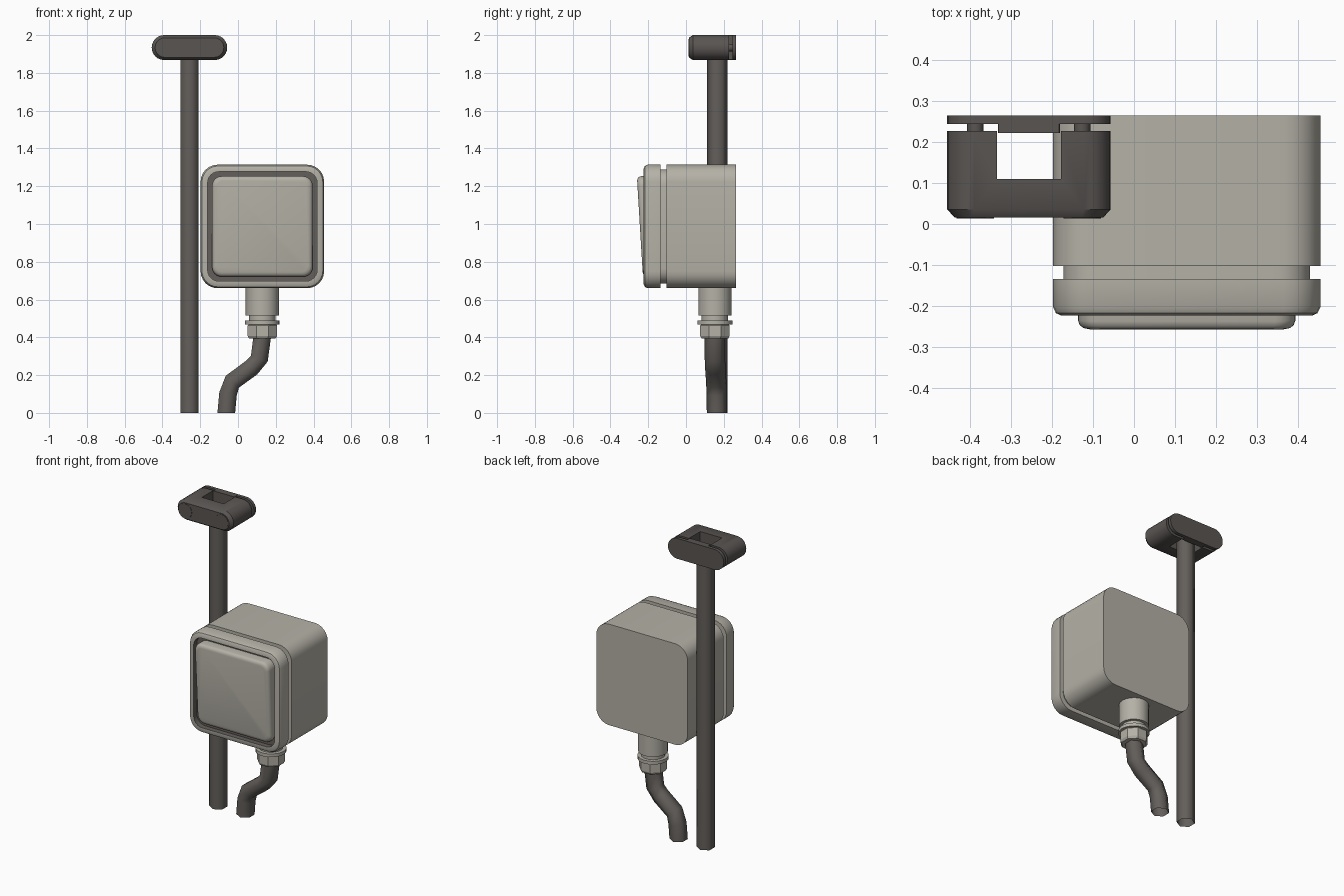
import bpy, bmesh, math
from mathutils import Vector

if "Cube" in bpy.data.objects:
    bpy.data.objects.remove(bpy.data.objects["Cube"])


def material(name, rgb):
    m = bpy.data.materials.new(name)
    m.diffuse_color = (*rgb, 1)
    m.use_nodes = True
    m.node_tree.nodes["Principled BSDF"].inputs["Base Color"].default_value = m.diffuse_color
    return m


LIGHT = material("warm light grey", (0.46, 0.44, 0.385))
DARK = material("dark warm grey", (0.125, 0.114, 0.104))
CLAMP = material("charcoal grey", (0.10, 0.09, 0.085))


def loft(name, rings, mat, caps=True, angle=35):
    """Join rings of equal point count into a skin."""
    bm = bmesh.new()
    vs = [[bm.verts.new(p) for p in ring] for ring in rings]
    n = len(vs[0])
    for a, b in zip(vs, vs[1:]):
        for i in range(n):
            j = (i + 1) % n
            bm.faces.new((a[i], a[j], b[j], b[i]))
    if caps:
        bm.faces.new(vs[0][::-1])
        bm.faces.new(vs[-1])
    bmesh.ops.remove_doubles(bm, verts=bm.verts, dist=1e-5)
    bmesh.ops.recalc_face_normals(bm, faces=bm.faces)
    me = bpy.data.meshes.new(name)
    bm.to_mesh(me)
    bm.free()
    ob = bpy.data.objects.new(name, me)
    bpy.context.collection.objects.link(ob)
    me.materials.append(mat)
    smooth(ob, angle)
    return ob


def smooth(ob, angle=35):
    bpy.ops.object.select_all(action='DESELECT')
    ob.select_set(True)
    bpy.context.view_layer.objects.active = ob
    bpy.ops.object.shade_smooth_by_angle(angle=math.radians(angle))


def rrect(cx, cz, hx, hz, r, y, tilt=0, seg=6):
    """Rounded rectangle in the xz plane, optionally leaning forward at the top."""
    pts = []
    for k, (sx, sz) in enumerate(((1, 1), (-1, 1), (-1, -1), (1, -1))):
        for i in range(seg + 1):
            a = math.pi / 2 * (k + i / seg)
            x = sx * (hx - r) + r * math.cos(a)
            z = sz * (hz - r) + r * math.sin(a)
            pts.append((cx + x, y - tilt * z, cz + z))
    return pts


def circle(x, y, z, r, n, phase=0):
    return [(x + r * math.cos(phase + 2 * math.pi * i / n),
             y + r * math.sin(phase + 2 * math.pi * i / n), z) for i in range(n)]


# Switch box with groove, front frame and recess
BX, BZ = 0.129, 0.987
box = [(0.266, 0.327, 0.09), (-0.103, 0.327, 0.09), (-0.103, 0.302, 0.08),
       (-0.134, 0.302, 0.08), (-0.134, 0.327, 0.09), (-0.203, 0.327, 0.09),
       (-0.218, 0.320, 0.085), (-0.224, 0.307, 0.075), (-0.224, 0.290, 0.06),
       (-0.190, 0.290, 0.06)]
body = loft("switch_box", [rrect(BX, BZ, h, h, r, y) for y, h, r in box], LIGHT)
body.data.materials.append(DARK)
for f in body.data.polygons:      # dark recess floor and its walls
    c = f.center
    inside = max(abs(c.x - BX), abs(c.z - BZ)) < 0.2905
    if inside and -0.215 < c.y < -0.185:
        f.material_index = 1

# Tilted rocker button
rocker = [(-0.180, 0.266, 0.05, 0), (-0.222, 0.266, 0.05, 0.06),
          (-0.234, 0.262, 0.048, 0.06), (-0.241, 0.254, 0.043, 0.06),
          (-0.244, 0.242, 0.035, 0.06)]
loft("rocker_button", [rrect(BX, BZ, h, h, r, y, t) for y, h, r, t in rocker], LIGHT)

# Cable gland: sleeve, neck and flange, then faceted nut
GY = 0.153
gland = [(0.67, 0.088), (0.515, 0.088), (0.515, 0.070), (0.488, 0.070),
         (0.488, 0.092), (0.467, 0.092), (0.467, 0.070)]
loft("cable_gland", [circle(BX, GY, z, r, 20) for z, r in gland], LIGHT)
nut = [(0.475, 0.074), (0.462, 0.084), (0.408, 0.084), (0.394, 0.076)]
loft("gland_nut", [circle(BX, GY, z, r, 8, math.pi / 8) for z, r in nut], LIGHT, angle=20)

# Bent cable: six-sided rings swept along a path
path = [Vector(p) for p in ((0.129, 0.153, 0.41), (0.113, 0.153, 0.287),
                            (0.071, 0.155, 0.239), (-0.030, 0.160, 0.165),
                            (-0.053, 0.163, 0.10), (-0.062, 0.164, 0.0))]
rings = []
for i, p in enumerate(path):
    d = (path[min(i + 1, 5)] - path[max(i - 1, 0)]).normalized()
    if i in (0, 5):
        d = Vector((0, 0, -1))
    v = Vector((0, 1, 0))
    u = v.cross(d).normalized()
    rings.append([p + 0.054 * (u * math.cos(a) + v * math.sin(a))
                  for a in (math.pi / 6 + k * math.pi / 3 for k in range(6))])
loft("cable", rings, DARK, caps=False, angle=65)

# Open six-sided pole
loft("pole", [circle(-0.257, 0.166, z, 0.054, 6, math.pi / 6) for z in (0, 1.90)],
     DARK, caps=False, angle=65)

# Clamp block with a slot cut through it
CX, CZ = -0.257, 1.934
block = [(0.227, 0.2, 0.066), (0.036, 0.2, 0.066), (0.016, 0.182, 0.052)]
clamp = loft("clamp_block", [rrect(CX, CZ, w, h, h, y) for y, w, h in block], CLAMP)
cutter = loft("slot_cutter", [rrect(CX, CZ, 0.078, 0.2, 0.0001, y, seg=1)
                              for y in (0.11, 0.4)], CLAMP)
cutter.hide_render = True
mod = clamp.modifiers.new("slot", 'BOOLEAN')
mod.operation = 'DIFFERENCE'
mod.object = cutter
mod.solver = 'EXACT'
bpy.context.view_layer.objects.active = clamp
bpy.ops.object.modifier_apply(modifier=mod.name)
bpy.data.objects.remove(cutter)
smooth(clamp)

# Clamp back plate and its pad
loft("clamp_plate", [rrect(CX, CZ, 0.2, 0.066, 0.066, y) for y in (0.245, 0.266)], CLAMP)
loft("clamp_pad", [rrect(CX, CZ, 0.076, 0.066, 0.002, y, seg=1) for y in (0.222, 0.246)], CLAMP)

# Screw heads and shanks
for side, x in (("left", -0.388), ("right", -0.127)):
    loft("screw_head_" + side, [rrect(x, CZ, 0.046, 0.046, 0.046, y) for y in (0.014, 0.03)], CLAMP)
    loft("screw_shank_" + side, [rrect(x, CZ, 0.02, 0.02, 0.02, y, seg=3) for y in (0.22, 0.25)], CLAMP)
